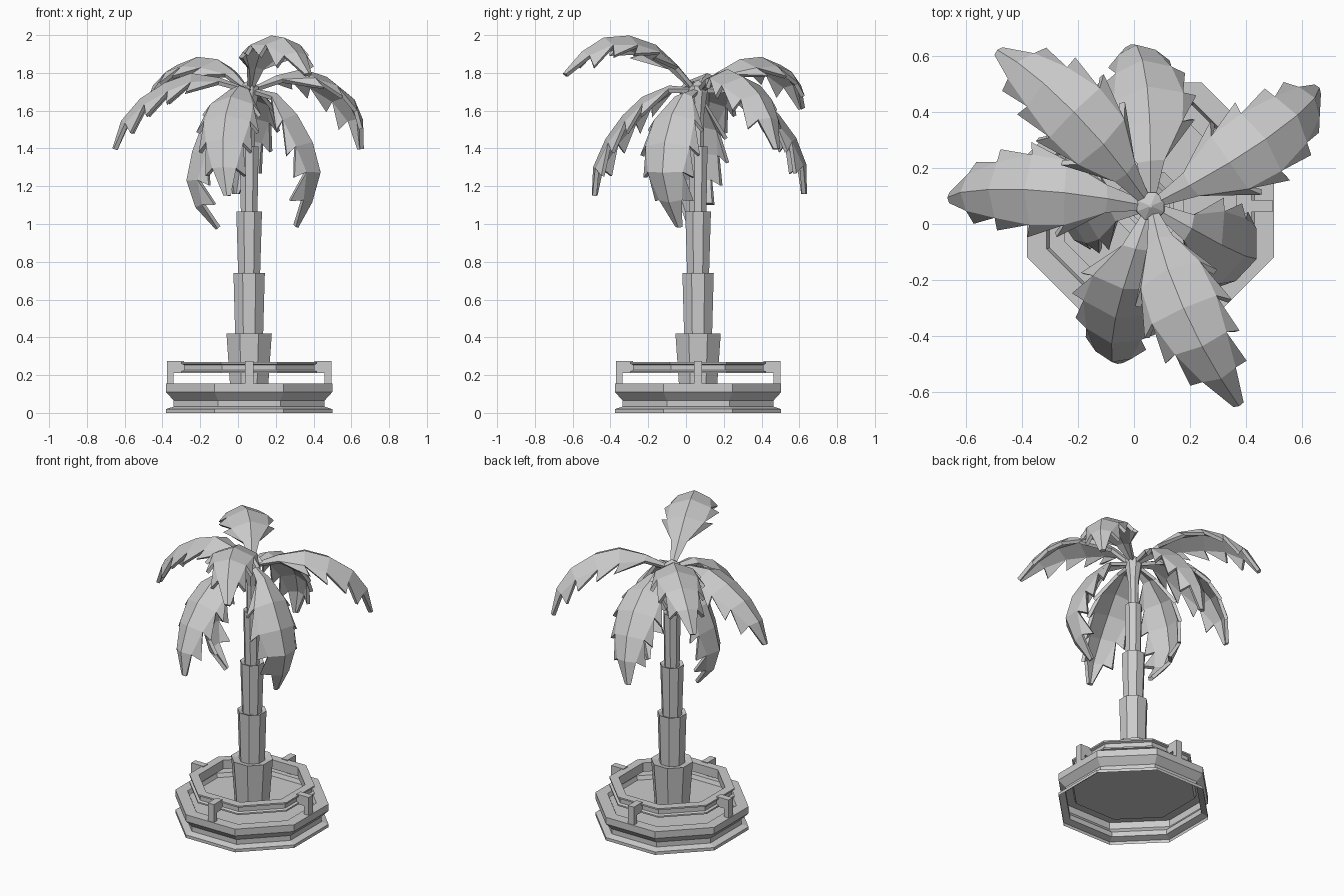
import bpy, bmesh, math
from mathutils import Vector

if "Cube" in bpy.data.objects:
    bpy.data.objects.remove(bpy.data.objects["Cube"])

CX, CY = 0.059, 0.064


def finish(name, bm):
    bmesh.ops.recalc_face_normals(bm, faces=bm.faces)
    me = bpy.data.meshes.new(name)
    bm.to_mesh(me)
    bm.free()
    ob = bpy.data.objects.new(name, me)
    bpy.context.collection.objects.link(ob)
    return ob


def lathe(name, profile, closed=False, cap=False, sides=8):
    """Turn (apothem, z) points into an octagonal body with flats on the axes."""
    bm = bmesh.new()
    rings = []
    for a, z in profile:
        r = a / math.cos(math.pi / sides)
        rings.append([bm.verts.new((CX + r * math.cos((k + .5) * 2 * math.pi / sides),
                                    CY + r * math.sin((k + .5) * 2 * math.pi / sides), z))
                      for k in range(sides)])
    pairs = list(zip(rings, rings[1:]))
    if closed:
        pairs.append((rings[-1], rings[0]))
    for a, b in pairs:
        for k in range(sides):
            j = (k + 1) % sides
            bm.faces.new((a[k], a[j], b[j], b[k]))
    if cap:
        bm.faces.new(rings[-1])
    return finish(name, bm)


def sample(path, n):
    """Points evenly spread along a polyline smoothed by Catmull-Rom."""
    p = [Vector(q) for q in path]
    p = [2 * p[0] - p[1]] + p + [2 * p[-1] - p[-2]]
    dense = []
    for i in range(1, len(p) - 2):
        for s in range(20):
            t = s / 20
            a, b, c, d = p[i - 1:i + 3]
            dense.append(.5 * (2 * b + (c - a) * t + (2 * a - 5 * b + 4 * c - d) * t * t
                               + (3 * b - a - 3 * c + d) * t ** 3))
    dense.append(p[-2])
    acc = [0]
    for a, b in zip(dense, dense[1:]):
        acc.append(acc[-1] + (b - a).length)
    return [dense[min(range(len(acc)), key=lambda m: abs(acc[m] - acc[-1] * k / n))]
            for k in range(n + 1)]


# half width of the leaf body at each station, base to tip
WIDTHS = [.015, .05, .115, .125, .10, .065, .02]
BEND = -.04  # sideways sweep of every frond at mid length


def frond(name, direction, path):
    n = len(WIDTHS) - 1
    pts = sample(path, n)
    out = Vector((direction[0], direction[1], 0)).normalized()
    side = Vector((-out.y, out.x, 0))
    up = Vector((0, 0, 1))
    centre = Vector((CX, CY, 0))
    bm = bmesh.new()

    def place(i, w, drop, ahead=0):
        a, b = pts[max(i - 1, 0)], pts[min(i + 1, n)]
        t = (b - a).normalized()
        normal = out * -t.y + up * t.x
        p = pts[i] + t * ahead
        w += BEND * math.sin(math.pi * i / n)
        return centre + out * p.x + up * p.y + side * w - normal * drop

    rib = [bm.verts.new(place(i, 0, 0)) for i in range(n + 1)]
    for s in (-1, 1):
        mid = [bm.verts.new(place(i, s * w, w * .4)) for i, w in enumerate(WIDTHS)]
        for i in range(n):
            bm.faces.new((rib[i], rib[i + 1], mid[i + 1], mid[i]))
            if 0 < i < n - 1:  # forward-pointing tooth
                w = WIDTHS[i + 1]
                tip = place(i + 1, s * (w + .045), w * .4 + .05, .03)
                bm.faces.new((mid[i], mid[i + 1], bm.verts.new(tip)))
    ob = finish(name, bm)
    if sum(f.normal.z * f.area for f in ob.data.polygons) < 0:
        ob.data.flip_normals()
    m = ob.modifiers.new("thickness", 'SOLIDIFY')
    m.thickness = .022
    m.offset = -1


# planter: open underneath, with slightly sunken floor
lathe("planter_base", [(.44, 0), (.44, .02), (.40, .033), (.40, .066), (.44, .11), (.44, .155),
                       (.37, .155), (.36, .13)], cap=True)
# floating rail with grooved outer face
lathe("planter_rail", [(.305, .21), (.36, .21), (.36, .22), (.345, .226), (.345, .254),
                       (.36, .26), (.36, .27), (.305, .27)], closed=True)

# four L-shaped brackets carrying the rail
for k in range(4):
    bm = bmesh.new()
    ca, sa = math.cos(k * math.pi / 2), math.sin(k * math.pi / 2)
    outline = [(.40, .155), (.435, .155), (.435, .275), (.345, .275), (.345, .21), (.40, .21)]
    ends = [[bm.verts.new((CX + r * ca - w * sa, CY + r * sa + w * ca, z)) for r, z in outline]
            for w in (-.022, .022)]
    for e in ends:
        bm.faces.new(e)
    for i in range(6):
        j = (i + 1) % 6
        bm.faces.new((ends[0][i], ends[0][j], ends[1][j], ends[1][i]))
    finish("rail_bracket", bm)

# trunk: stacked sections flaring toward their tops
lathe("trunk", [(.10, .13), (.12, .42), (.074, .41), (.083, .74), (.058, .73), (.068, 1.065),
                (.044, 1.055), (.05, 1.41), (.03, 1.40), (.032, 1.58), (.05, 1.70),
                (.048, 1.73), (.005, 1.76)], cap=True)

# fronds: compass direction and (distance, height) arc
frond("frond_back_left", (-.54, .55), [(.01, 1.72), (.1, 1.79), (.36, 1.89), (.64, 1.81), (.78, 1.62)])
frond("frond_back", (-.07, .57), [(.01, 1.72), (.12, 1.74), (.3, 1.69), (.47, 1.53), (.57, 1.34), (.58, 1.16)])
frond("frond_right", (.6, .42), [(.01, 1.72), (.14, 1.78), (.33, 1.82), (.53, 1.75), (.68, 1.61), (.735, 1.4)])
frond("frond_low_right", (.4, -.16), [(.01, 1.72), (.12, 1.72), (.28, 1.59), (.4, 1.38), (.41, 1.2), (.28, .98)])
frond("frond_top", (.31, -.7), [(.01, 1.72), (.2, 1.93), (.4, 2.0), (.6, 1.96), (.78, 1.8)])
frond("frond_front", (-.12, -.57), [(.01, 1.72), (.12, 1.74), (.3, 1.68), (.47, 1.51), (.57, 1.31), (.575, 1.15)])
frond("frond_left", (-.71, .03), [(.01, 1.72), (.14, 1.77), (.3, 1.8), (.5, 1.72), (.66, 1.58), (.725, 1.4)])
frond("frond_low_left", (-1, -.2), [(.01, 1.72), (.12, 1.68), (.25, 1.52), (.33, 1.25), (.3, 1.11), (.18, .97)])
